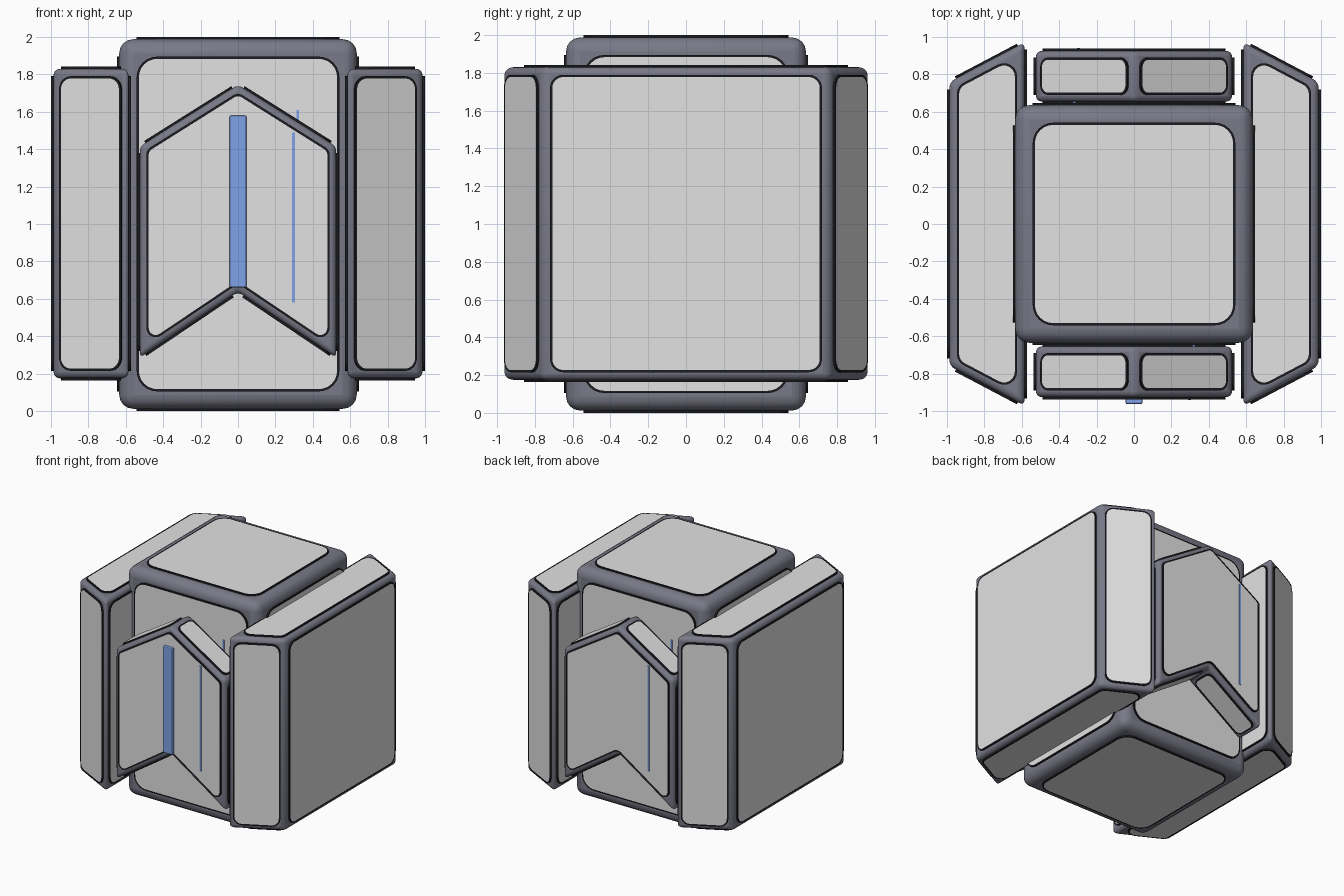
import bpy, bmesh, math
from mathutils import Vector

if "Cube" in bpy.data.objects:
    bpy.data.objects.remove(bpy.data.objects["Cube"])


def material(name, rgb):
    m = bpy.data.materials.new(name)
    m.diffuse_color = (*rgb, 1)
    m.use_nodes = True
    m.node_tree.nodes["Principled BSDF"].inputs["Base Color"].default_value = m.diffuse_color
    return m


PANEL = material("light grey panel", (0.76, 0.76, 0.765))
FRAME = material("slate frame", (0.19, 0.193, 0.245))
GAP = material("dark seam", (0.012, 0.012, 0.015))
BLUE = material("blue light", (0.21, 0.37, 0.80))


def to_object(bm, name, *mats):
    me = bpy.data.meshes.new(name)
    bm.to_mesh(me)
    bm.free()
    for m in mats:
        me.materials.append(m)
    ob = bpy.data.objects.new(name, me)
    bpy.context.collection.objects.link(ob)
    return ob


def prism(points, shift):
    """Closed solid made by sweeping a polygon along a vector."""
    bm = bmesh.new()
    low = [bm.verts.new(p) for p in points]
    high = [bm.verts.new(Vector(p) + Vector(shift)) for p in points]
    bm.faces.new(low)
    bm.faces.new(high)
    n = len(low)
    for i in range(n):
        j = (i + 1) % n
        bm.faces.new((low[i], low[j], high[j], high[i]))
    bmesh.ops.recalc_face_normals(bm, faces=bm.faces)
    bm.normal_update()
    return bm


def inset(points, normal, margin):
    """Move every side of a polygon inwards by the margin."""
    out = []
    for i, p in enumerate(points):
        a = normal.cross((p - points[i - 1]).normalized())
        b = normal.cross((points[(i + 1) % len(points)] - p).normalized())
        out.append(p + (a + b) * margin / (1 + a.dot(b)))
    return out


def round_corners(points, radius, steps=6):
    out = []
    for i, p in enumerate(points):
        da, db = points[i - 1] - p, points[(i + 1) % len(points)] - p
        a, b = da.normalized(), db.normalized()
        half = a.angle(b) / 2
        r = min(radius, 0.45 * min(da.length, db.length) * math.tan(half))
        t = r / math.tan(half)
        c = p + (a + b).normalized() * r / math.sin(half)
        s, e = (p + a * t - c).normalized(), (p + b * t - c).normalized()
        out += [c + s.slerp(e, k / steps) * r for k in range(steps + 1)]
    return out


def armoured_block(name, points, shift, bevel, margin, radius):
    """Bevelled frame with a rounded, dark-edged panel on each face."""
    bm = prism(points, shift)
    plates = bmesh.new()
    for f in bm.faces:
        n = f.normal.copy()
        outline = inset([v.co.copy() for v in f.verts], n, margin - 0.012)
        outline = round_corners(outline, radius)
        base = [plates.verts.new(p - n * 0.01) for p in outline]
        rim = [plates.verts.new(p + n * 0.012) for p in outline]
        for i in range(len(base)):
            j = (i + 1) % len(base)
            plates.faces.new((base[i], base[j], rim[j], rim[i])).material_index = 1
        cap = plates.faces.new(rim)
        cap.normal_update()
        ring = bmesh.ops.inset_region(plates, faces=[cap], thickness=0.012)["faces"]
        for g in ring:
            g.material_index = 1
        cap.material_index = 0
    to_object(plates, name + "_panels", PANEL, GAP)

    frame = to_object(bm, name + "_frame", FRAME)
    mod = frame.modifiers.new("rounded edges", 'BEVEL')
    mod.width = bevel
    mod.segments = 4
    mod.limit_method = 'ANGLE'
    mod.angle_limit = math.radians(20)
    bpy.ops.object.select_all(action='DESELECT')
    frame.select_set(True)
    bpy.context.view_layer.objects.active = frame
    bpy.ops.object.shade_smooth_by_angle(angle=math.radians(35))


def strip(name, x0, x1, y0, y1, z0, z1, bevel=0.0):
    bm = prism([(x0, y0, z0), (x1, y0, z0), (x1, y1, z0), (x0, y1, z0)],
               (0, 0, z1 - z0))
    if bevel:
        bmesh.ops.bevel(bm, geom=bm.edges[:], offset=bevel, segments=2,
                        affect='EDGES', profile=0.5)
    to_object(bm, name, BLUE)


# Central tall core
H = 0.635
armoured_block("core", [(-H, -H, 0.012), (H, -H, 0.012), (H, H, 0.012), (-H, H, 0.012)],
               (0, 0, 1.976), 0.075, 0.105, 0.11)

# Side slabs with slanted ends
for side, s in (("left", -1), ("right", 1)):
    plan = [(0.585, -0.972), (0.987, -0.76), (0.987, 0.76), (0.585, 0.972)]
    armoured_block(side + "_slab", [(s * x, y, 0.175) for x, y in plan],
                   (0, 0, 1.655), 0.035, 0.052, 0.07)

# Chevron blocks on front and back, with thin light strips
chevron = [(0, 1.745), (-0.525, 1.415), (-0.525, 0.285), (0, 0.638),
           (0.525, 0.285), (0.525, 1.415)]
for side, s in (("front", 1), ("back", -1)):
    armoured_block(side + "_chevron", [(s * x, -s * 0.655, z) for x, z in chevron],
                   (0, -s * 0.27, 0), 0.03, 0.047, 0.05)
    strip(side + "_thin_light", s * 0.29, s * 0.305, -s * 0.93, -s * 0.942, 0.58, 1.49)
    strip(side + "_core_light", s * 0.312, s * 0.326, -s * 0.64, -s * 0.654, 0.7, 1.61)

# Wide light bar on the front
strip("front_light_bar", -0.045, 0.045, -0.963, -0.925, 0.66, 1.58, 0.008)
